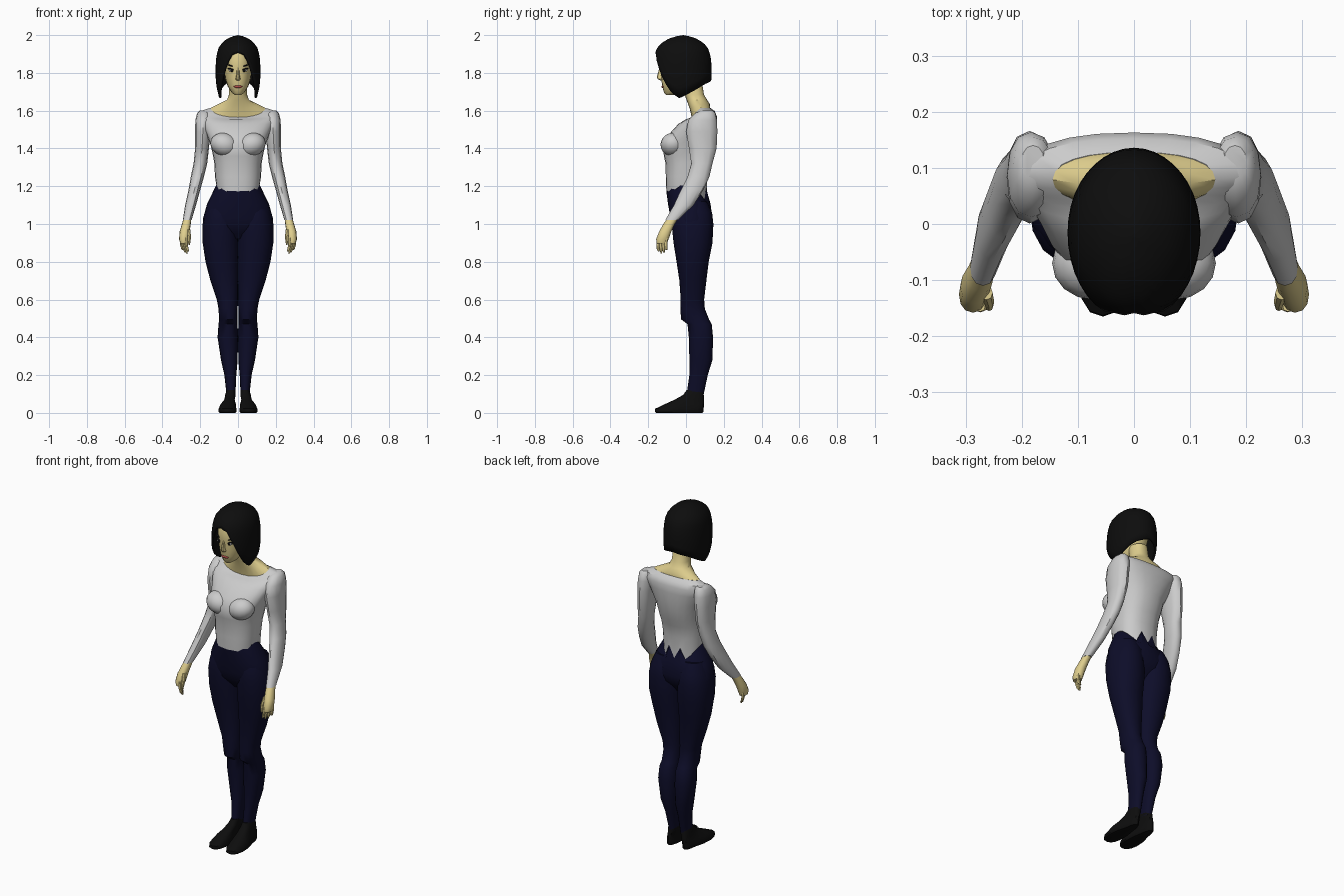
import bpy, bmesh, math
from math import sin, cos, pi, radians


def material(name, r, g, b):
    m = bpy.data.materials.new(name)
    m.diffuse_color = (r, g, b, 1)
    return m


SKIN = material("skin", .74, .62, .27)
NAVY = material("navy_cloth", .004, .004, .022)
BLACK = material("black", .004, .004, .004)
RED = material("lip_red", .45, .08, .07)
WHITE = material("eye_white", .85, .85, .85)


def finish(name, bm, mat=None, mirror=False, angle=40):
    bmesh.ops.recalc_face_normals(bm, faces=bm.faces)
    me = bpy.data.meshes.new(name)
    bm.to_mesh(me)
    bm.free()
    o = bpy.data.objects.new(name, me)
    bpy.context.collection.objects.link(o)
    if mat:
        me.materials.append(mat)
    bpy.ops.object.select_all(action='DESELECT')
    o.select_set(True)
    bpy.context.view_layer.objects.active = o
    bpy.ops.object.shade_smooth_by_angle(angle=radians(angle))
    if mirror:
        o.modifiers.new("Mirror", 'MIRROR').use_mirror_merge = False
    return o


def loft(name, rings, mat=None, mirror=False, n=16, p=.9, warp=None, angle=40):
    """Rings are (z, x0, x1, y0, y1[, wave(i)]); wave shifts z around the ring."""
    bm = bmesh.new()
    loops = []
    for z, x0, x1, y0, y1, *wave in rings:
        loop = []
        for i in range(n):
            a = 2 * pi * i / n
            s, c = sin(a), -cos(a)
            x = (x0 + x1) / 2 + (x1 - x0) / 2 * math.copysign(abs(s) ** p, s)
            y = (y0 + y1) / 2 + (y1 - y0) / 2 * math.copysign(abs(c) ** p, c)
            co = (x, y, z + (wave[0](i) if wave else 0))
            loop.append(bm.verts.new(warp(*co) if warp else co))
        loops.append(loop)
    for a, b in zip(loops, loops[1:]):
        for i in range(n):
            j = (i + 1) % n
            bm.faces.new((a[i], a[j], b[j], b[i]))
    bm.faces.new(loops[0])
    bm.faces.new(loops[-1])
    return finish(name, bm, mat, mirror, angle)


def ball(name, loc, size, mat=None, mirror=True, tilt=0):
    bm = bmesh.new()
    bmesh.ops.create_uvsphere(bm, u_segments=16, v_segments=10, radius=1)
    for v in bm.verts:
        x, y, z = (v.co[k] * size[k] for k in range(3))
        v.co = (loc[0] + x, loc[1] + y, loc[2] + z + tilt * x)
    return finish(name, bm, mat, mirror, 60)


def sym(rings):
    """Centred rings given as (z, half_width, y0, y1[, wave])."""
    return [(r[0], -r[1], *r[1:]) for r in rings]


# Shared wavy hem between shirt and trousers, and shared neckline
N = 24


def hem(i):
    k = min(i, N - i)
    return {0: -.022, 1: -.02, 2: -.022, 3: -.008, 4: -.012, 5: .008, 6: .012,
            8: -.02, 9: -.045, 10: -.065, 11: -.005, 12: -.07}.get(k, 0)


def neckline(i):
    return -.05 * max(cos(2 * pi * i / N), 0)


waist = (1.195, .115, -.104, .11, hem)
collar = (1.615, .145, .03, .128, neckline)

# Shirt body and bust
loft("shirt_body", sym([
    waist, (1.25, .122, -.107, .11), (1.32, .125, -.108, .125), (1.36, .132, -.117, .14),
    (1.42, .145, -.124, .152), (1.47, .165, -.095, .16), (1.53, .19, -.04, .163),
    (1.57, .21, .0, .163, lambda i: neckline(i) * .3),
    (1.598, .2, .02, .152, lambda i: neckline(i) * .8), collar]), n=N, p=.85)
ball("bust", (.072, -.07, 1.42), (.074, .065, .062), tilt=.1)

# Neck with upper chest
loft("neck", sym([collar, (1.635, .105, .02, .126, lambda i: neckline(i) * .5),
                  (1.657, .058, .003, .112), (1.685, .048, -.008, .095),
                  (1.75, .046, -.025, .085)]), SKIN, n=N)

# Trousers: hips and legs
loft("trouser_hips", sym([
    waist, (1.105, .164, -.095, .13), (1.03, .185, -.082, .14),
    (.985, .184, -.07, .13), (.95, .15, -.045, .1), (.92, .1, -.02, .08)]), NAVY, n=N, p=.9)
loft("trouser_legs", [
    (1.12, .03, .15, -.06, .11), (1.06, .01, .174, -.074, .138), (1.0, 0, .187, -.076, .145),
    (.9, -.004, .187, -.066, .14), (.8, -.003, .172, -.05, .12), (.7, -.002, .146, -.035, .108),
    (.6, 0, .112, -.028, .096), (.55, .002, .103, -.03, .1), (.495, .002, .1, -.026, .122),
    (.47, .002, .103, .008, .136), (.4, 0, .108, .015, .143), (.28, .002, .09, .018, .14),
    (.2, .009, .072, .018, .115), (.09, .014, .06, .002, .092)], NAVY, True)


# Shoes, narrowed toward the heel
def heel(x, y, z):
    k = 1 - .35 * min(max((y + .06) / .08, 0), 1) if z < .075 else 1
    return (.042 + (x - .042) * k, y, z)


loft("shoes", [(.12, .014, .06, .003, .092), (.095, .012, .068, -.015, .094),
               (.07, .01, .082, -.06, .096), (.045, .008, .096, -.115, .096),
               (.022, .006, .105, -.163, .093), (.006, .006, .105, -.165, .092),
               (0, .012, .099, -.157, .088)], BLACK, True, p=.8, warp=heel)

# Sleeves
loft("sleeves", [
    (1.602, .16, .2, .08, .14), (1.588, .145, .216, .05, .155), (1.55, .14, .226, .012, .164),
    (1.49, .145, .227, .001, .166), (1.4, .154, .227, .016, .162), (1.32, .163, .235, .028, .14),
    (1.25, .18, .25, .008, .124), (1.18, .2, .262, -.027, .092), (1.1, .222, .28, -.064, .04),
    (1.02, .246, .292, -.11, -.043)], None, True, n=12)

# Hands: palm, four fingers, thumb
loft("palms", [(1.04, .245, .285, -.092, -.035), (1.0, .25, .297, -.12, -.06),
               (.96, .256, .309, -.142, -.078), (.92, .262, .312, -.158, -.092),
               (.898, .268, .306, -.155, -.1)], SKIN, True, n=12)
for k in range(4):
    x, y = .298 - .008 * k, -.105 - .014 * k
    tip = (.862, .848, .845, .854)[k]
    loft(f"finger_{k + 1}", [(z, x + dx - r, x + dx + r, y + dy - r, y + dy + r)
                             for z, dx, dy, r in ((.925, 0, 0, .009), (.89, 0, -.002, .0085),
                                                  (.865, -.006, 0, .0075), (tip, -.012, .003, .004))],
         SKIN, True, n=8)
loft("thumb", [(.97, .252, .274, -.135, -.11), (.935, .249, .267, -.15, -.128),
               (.905, .251, .265, -.155, -.138), (.89, .255, .262, -.153, -.144)], SKIN, True, n=8)

# Head and face features
loft("head", sym([
    (1.683, .016, -.104, -.065), (1.695, .033, -.116, -.02), (1.73, .055, -.126, .03),
    (1.77, .068, -.131, .07), (1.83, .075, -.138, .09), (1.89, .075, -.14, .1),
    (1.94, .06, -.115, .09), (1.97, .035, -.07, .05)]), SKIN, n=20)
loft("nose", sym([(1.825, .006, -.141, -.12), (1.778, .01, -.155, -.12),
                  (1.768, .014, -.15, -.118), (1.76, .008, -.136, -.118)]), SKIN, n=8)
ball("eyes", (.033, -.125, 1.812), (.017, .007, .007), WHITE, tilt=.15)
ball("pupils", (.032, -.129, 1.812), (.0075, .006, .007), BLACK)
ball("eyelashes", (.035, -.125, 1.82), (.021, .009, .004), BLACK, tilt=.2)
ball("eyebrows", (.037, -.124, 1.838), (.023, .01, .0035), BLACK, tilt=.3)
ball("lips", (0, -.122, 1.727), (.024, .009, .007), RED, False)


# Bobbed hair: a dome whose lower edge runs from the forehead down to side tips
def lerp(table, t):
    for (a, va), (b, vb) in zip(table, table[1:]):
        if a <= t <= b:
            return va + (vb - va) * (t - a) / (b - a)
    return table[-1][1]


EDGE = [(0, 1.91), (20, 1.895), (34, 1.835), (50, 1.755), (66, 1.69), (82, 1.665),
        (110, 1.70), (140, 1.74), (180, 1.765)]
DOME = [(0, .83), (.04, .93), (.09, .99), (.14, 1), (.2, .985), (.25, .92), (.275, .84),
        (.295, .7), (.315, .5), (.328, .25), (.335, 0)]
bm = bmesh.new()
top = bm.verts.new((0, -.015, 2.0))
COLS, ROWS = 40, 10
grid = []
for i in range(COLS):
    a = 2 * pi * i / COLS
    low = lerp(EDGE, min(i, COLS - i) * 360 / COLS)
    col = []
    for j in range(1, ROWS + 1):
        z = 2.0 - (2.0 - low) * (j / ROWS) ** 1.7
        r = lerp(DOME, z - 1.665) * (.97 if i == 0 else 1)
        depth = .16 if cos(a) > 0 else .151
        col.append(bm.verts.new((.119 * r * sin(a), -.015 - depth * r * cos(a), z)))
    grid.append(col)
for i in range(COLS):
    a, b = grid[i], grid[(i + 1) % COLS]
    bm.faces.new((top, a[0], b[0]))
    for j in range(ROWS - 1):
        bm.faces.new((a[j], a[j + 1], b[j + 1], b[j]))
hair = finish("hair", bm, BLACK, angle=50)
shell = hair.modifiers.new("Thickness", 'SOLIDIFY')
shell.thickness, shell.offset = .012, -1
